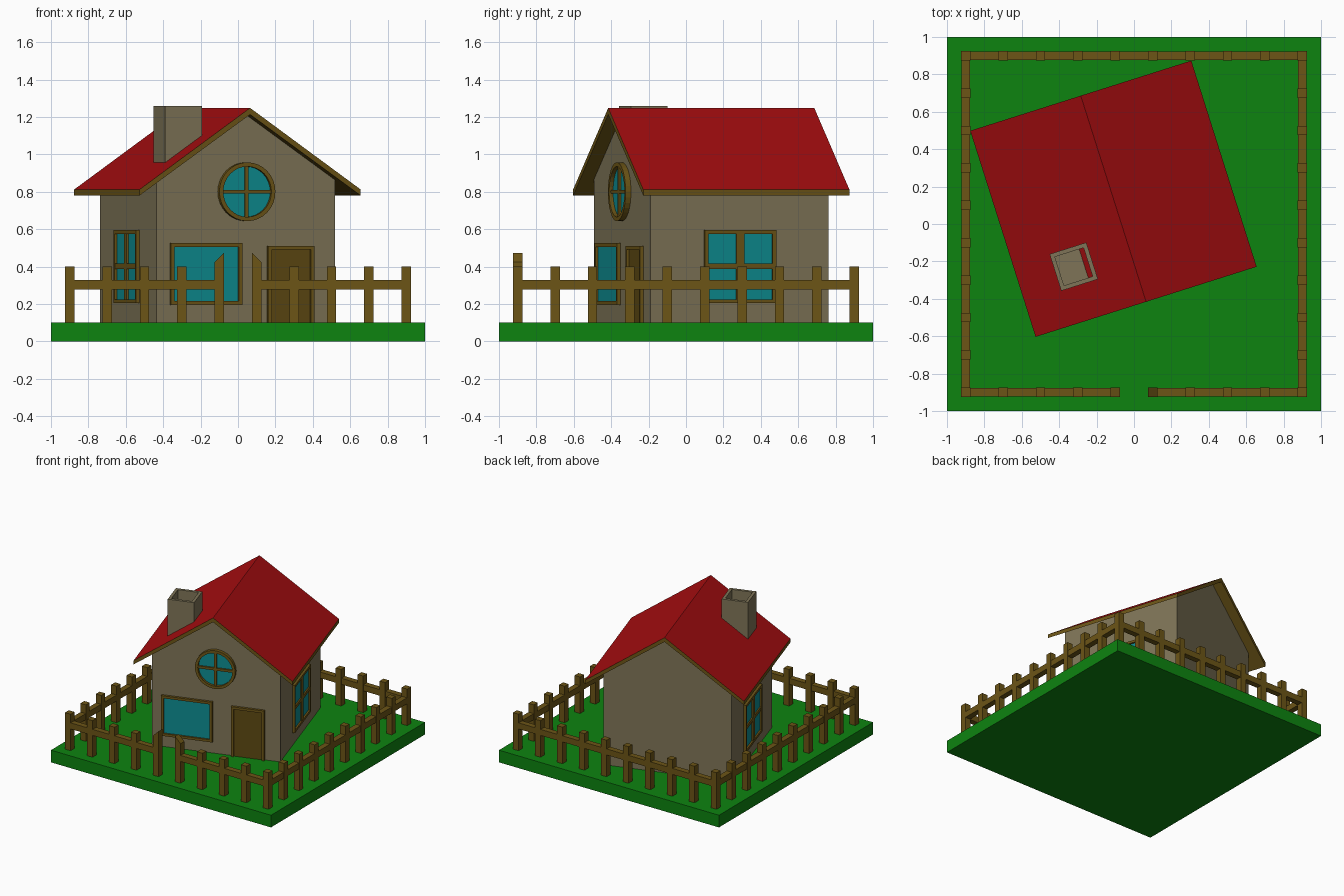
import bpy, bmesh
from math import radians, sin, cos, pi
from mathutils import Matrix, Vector

if "Cube" in bpy.data.objects:
    bpy.data.objects.remove(bpy.data.objects["Cube"])


def material(name, rgb):
    m = bpy.data.materials.new(name)
    m.diffuse_color = (*rgb, 1)
    m.use_nodes = True
    m.node_tree.nodes["Principled BSDF"].inputs["Base Color"].default_value = m.diffuse_color
    return m


GREEN = material("grass", (0.004, 0.23, 0.005))
RED = material("red_tiles", (0.38, 0.004, 0.005))
WOOD = material("wood", (0.15, 0.09, 0.008))
DOOR = material("door_wood", (0.11, 0.065, 0.006))
WALL = material("plaster", (0.21, 0.175, 0.095))
GLASS = material("glass", (0.004, 0.26, 0.28))

HOUSE = Matrix.Translation((-0.11, 0.135, 0)) @ Matrix.Rotation(radians(17.6), 4, 'Z')
WORLD = Matrix.Identity(4)


def finish(bm, name, mats, M=WORLD):
    bmesh.ops.recalc_face_normals(bm, faces=bm.faces)
    bm.transform(M)
    me = bpy.data.meshes.new(name)
    bm.to_mesh(me)
    bm.free()
    for m in mats:
        me.materials.append(m)
    ob = bpy.data.objects.new(name, me)
    bpy.context.collection.objects.link(ob)
    return ob


def add_box(bm, x, y, z, M=WORLD):
    size = Matrix.Diagonal((x[1] - x[0], y[1] - y[0], z[1] - z[0], 1))
    mid = Vector((sum(x) / 2, sum(y) / 2, sum(z) / 2))
    bmesh.ops.create_cube(bm, size=1, matrix=M @ Matrix.Translation(mid) @ size)


def box(name, x, y, z, mat, M=WORLD):
    bm = bmesh.new()
    add_box(bm, x, y, z)
    return finish(bm, name, [mat], M)


def add_prism(bm, profile, y0, y1):
    # x-z profile swept along y
    f = bm.faces.new([bm.verts.new((x, y0, z)) for x, z in profile])
    ext = bmesh.ops.extrude_face_region(bm, geom=[f])
    vs = [v for v in ext['geom'] if isinstance(v, bmesh.types.BMVert)]
    bmesh.ops.translate(bm, verts=vs, vec=(0, y1 - y0, 0))


# Lawn
box("lawn", (-1, 1), (-1, 1), (0, 0.1), GREEN)

# Walls with gables
bm = bmesh.new()
add_prism(bm, [(-.5, .09), (.5, .09), (.5, .87), (0, 1.22), (-.5, .87)], -.5, .5)
finish(bm, "walls", [WALL], HOUSE)

# Roof: wooden slab with red top faces
bm = bmesh.new()
add_prism(bm, [(-.62, .78), (0, 1.213), (.62, .78), (.62, .812), (0, 1.248), (-.62, .812)], -.578, .578)
bmesh.ops.recalc_face_normals(bm, faces=bm.faces)
for f in bm.faces:
    f.material_index = 1 if f.normal.z > 0.3 else 0
finish(bm, "roof", [WOOD, RED], HOUSE)

# Chimney with a recessed flue
bm = bmesh.new()
add_box(bm, (-.103, .103), (-.103, .103), (.88, 1.258))
bm.normal_update()
top = max(bm.faces, key=lambda f: f.calc_center_median().z)
bmesh.ops.inset_individual(bm, faces=[top], thickness=0.032)
ext = bmesh.ops.extrude_discrete_faces(bm, faces=[top])
bmesh.ops.translate(bm, verts=ext['faces'][0].verts[:], vec=(0, 0, -.19))
bmesh.ops.remove_doubles(bm, verts=bm.verts, dist=1e-5)
finish(bm, "chimney", [WALL],
       Matrix.Translation((-.322, -.228, 0)) @ Matrix.Rotation(radians(17.6), 4, 'Z'))


# Rectangular frames sit on the wall plane y = -0.5
def framed(name, x, z, fill, M, bars=(), out=-.52, w=.02, sill=True):
    bm = bmesh.new()
    y = (out, -.49)
    add_box(bm, (x[0], x[0] + w), y, z)
    add_box(bm, (x[1] - w, x[1]), y, z)
    add_box(bm, (x[0] + w, x[1] - w), y, (z[1] - w, z[1]))
    if sill:
        add_box(bm, (x[0] + w, x[1] - w), y, (z[0], z[0] + w))
    for bx, bz in bars:
        add_box(bm, bx, (out + .003, -.49), bz)
    finish(bm, name + "_frame", [WOOD], M)
    box(name + "_panel", (x[0] + w / 2, x[1] - w / 2), (-.506, -.49),
        (z[0], z[1] - w / 2), fill, M)


framed("front_window", (-.425, -.025), (.195, .525), GLASS, HOUSE)
framed("door", (.12, .38), (.095, .51), DOOR, HOUSE, sill=False)
for side, ang in (("right", 90), ("left", -90)):
    framed(side + "_window", (-.2, .2), (.205, .595), GLASS,
           HOUSE @ Matrix.Rotation(radians(ang), 4, 'Z'),
           bars=[((-.022, .022), (.225, .575)), ((-.18, .18), (.388, .415))])

# Round window: ring, glass and cross bars
N = 32
bm = bmesh.new()
loops = []
for i in range(N):
    c, s = cos(2 * pi * i / N), sin(2 * pi * i / N)
    loops.append([bm.verts.new((r * c, y, .8 + r * s))
                  for r, y in ((.157, -.49), (.157, -.53), (.135, -.53), (.135, -.49))])
for i in range(N):
    a, b = loops[i], loops[(i + 1) % N]
    for j in range(4):
        k = (j + 1) % 4
        bm.faces.new((a[j], a[k], b[k], b[j]))
add_box(bm, (-.01, .01), (-.522, -.49), (.66, .94))
add_box(bm, (-.14, .14), (-.521, -.49), (.79, .81))
finish(bm, "round_window_frame", [WOOD], HOUSE)
bm = bmesh.new()
add_prism(bm, [(.145 * cos(2 * pi * i / N), .8 + .145 * sin(2 * pi * i / N)) for i in range(N)],
          -.508, -.49)
finish(bm, "round_window_glass", [GLASS], HOUSE)

# Fence posts: all four sides, gate gap in front
H = .025
spots = {(round(-.9 + .2 * i, 1), s) for i in range(10) for s in (-.9, .9)}
spots |= {(s, y) for y, s in spots}
bm = bmesh.new()
for x, y in sorted(spots):
    if y == -.9 and abs(x) < .2:
        continue
    add_box(bm, (x - H, x + H), (y - H, y + H), (.095, .4))
finish(bm, "fence_posts", [WOOD])

# Gate posts with slanted tops
bm = bmesh.new()
for s in (-1, 1):
    add_prism(bm, [(s * .075, .095), (s * .125, .095), (s * .125, .425), (s * .075, .473)], -.925, -.875)
finish(bm, "gate_posts", [WOOD])

# Fence rails
bm = bmesh.new()
R, rz = .023, (.278, .328)
for s in (-.9, .9):
    add_box(bm, (s - R, s + R), (-.923, .923), rz)
add_box(bm, (-.923, .923), (.9 - R, .9 + R), rz)
for x in ((-.923, -.1), (.1, .923)):
    add_box(bm, x, (-.9 - R, -.9 + R), rz)
finish(bm, "fence_rails", [WOOD])
